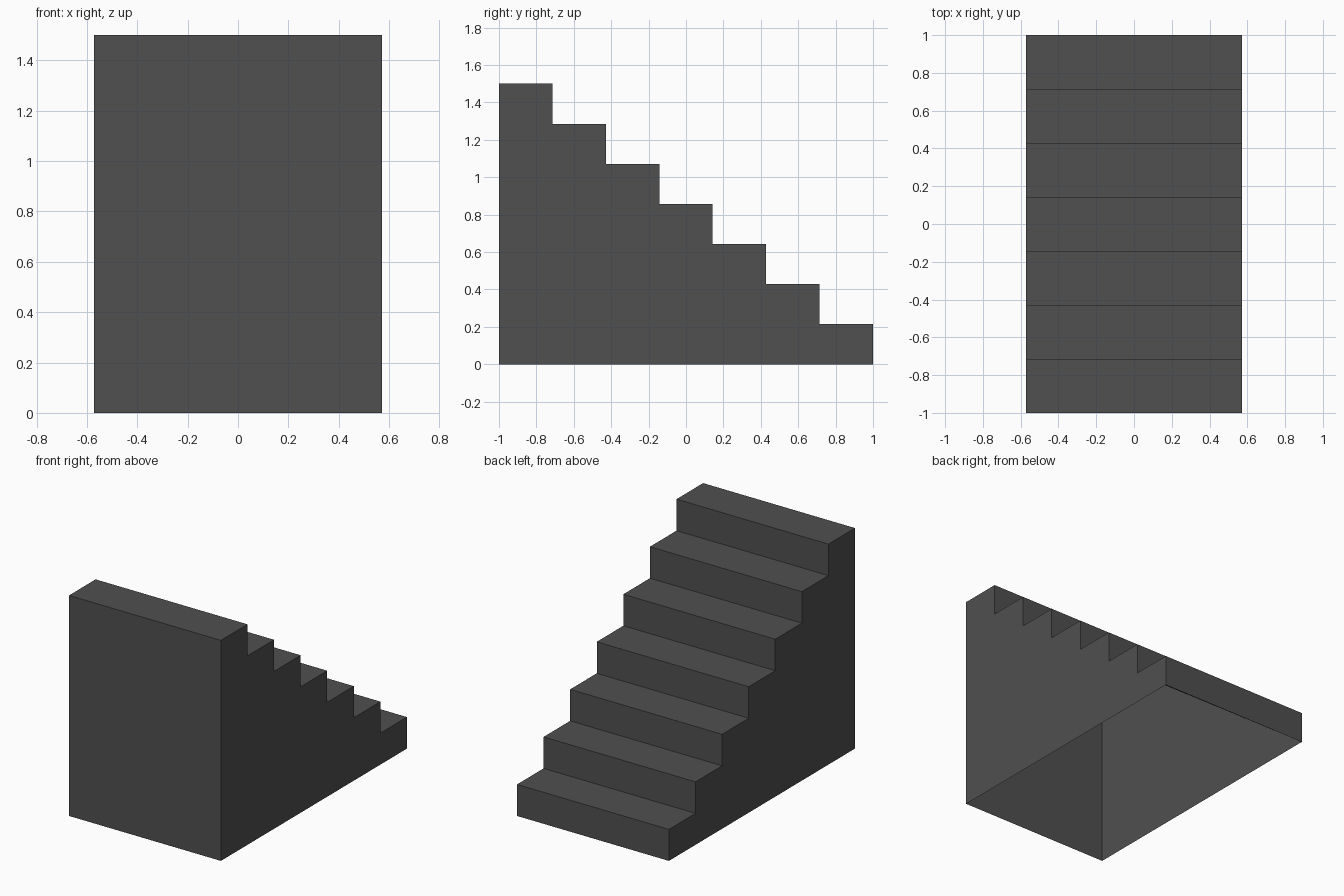
import bpy
import bmesh

STEPS = 7
LENGTH, HEIGHT, WIDTH = 2.0, 1.5, 1.143
RUN, RISE = LENGTH / STEPS, HEIGHT / STEPS

default_cube = bpy.data.objects.get("Cube")
if default_cube:
    bpy.data.objects.remove(default_cube, do_unlink=True)

# Dark grey finish
grey = bpy.data.materials.new("dark_grey")
grey.use_nodes = True
colour = (0.08, 0.08, 0.08, 1)
grey.diffuse_color = colour
grey.node_tree.nodes["Principled BSDF"].inputs["Base Color"].default_value = colour

# Stepped side profile, highest at the front
profile = [(-LENGTH / 2, 0)]
for i in range(STEPS):
    z = HEIGHT - i * RISE
    y = -LENGTH / 2 + i * RUN
    profile += [(y, z), (y + RUN, z)]
profile.append((LENGTH / 2, 0))

# Extrude the profile across the width
bm = bmesh.new()
side = bm.faces.new([bm.verts.new((-WIDTH / 2, y, z)) for y, z in profile])
extruded = bmesh.ops.extrude_face_region(bm, geom=[side], use_keep_orig=True)
moved = [g for g in extruded["geom"] if isinstance(g, bmesh.types.BMVert)]
bmesh.ops.translate(bm, verts=moved, vec=(WIDTH, 0, 0))
bmesh.ops.recalc_face_normals(bm, faces=bm.faces)

# Leave the shell open underneath
underside = [f for f in bm.faces if all(v.co.z < 0.001 for v in f.verts)]
bmesh.ops.delete(bm, geom=underside, context="FACES_ONLY")

mesh = bpy.data.meshes.new("staircase")
bm.to_mesh(mesh)
bm.free()
mesh.materials.append(grey)
staircase = bpy.data.objects.new("staircase", mesh)
bpy.context.collection.objects.link(staircase)
